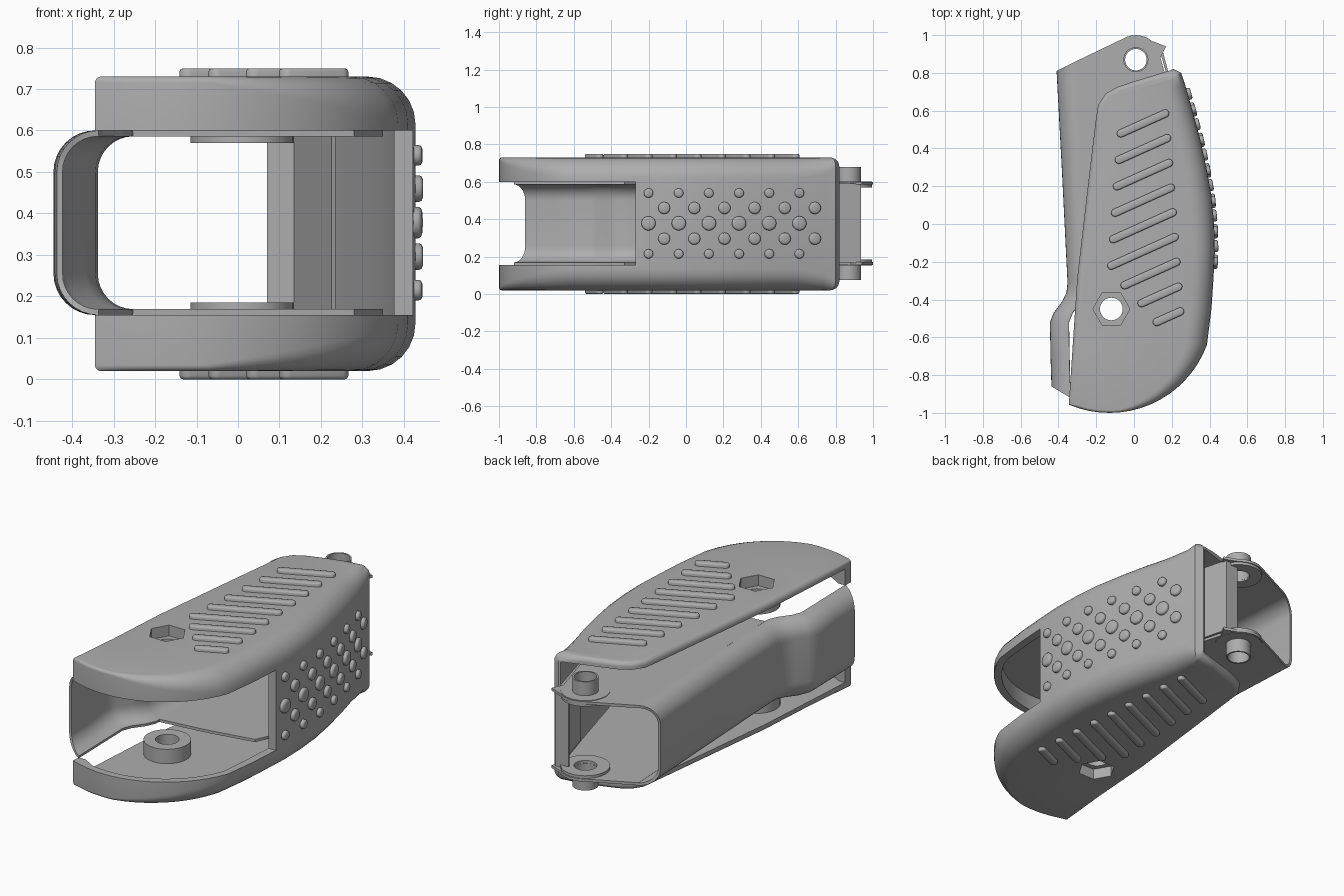
import bpy, bmesh
from math import sin, cos, pi, radians, atan2
from mathutils import Vector, Matrix

if "Cube" in bpy.data.objects:
    bpy.data.objects.remove(bpy.data.objects["Cube"])

grey = bpy.data.materials.new("light_grey")
grey.use_nodes = True
grey.diffuse_color = (0.42, 0.42, 0.42, 1)
grey.node_tree.nodes["Principled BSDF"].inputs["Base Color"].default_value = (0.42, 0.42, 0.42, 1)

MID = 0.375          # mirror plane between the two sides
PIVOT = (-0.12, -0.45)
PIN = (0.01, 0.87)


def make(name, bm):
    bmesh.ops.recalc_face_normals(bm, faces=bm.faces)
    me = bpy.data.meshes.new(name)
    bm.to_mesh(me)
    bm.free()
    me.materials.append(grey)
    ob = bpy.data.objects.new(name, me)
    bpy.context.collection.objects.link(ob)
    return ob


def apply(ob):
    dg = bpy.context.evaluated_depsgraph_get()
    dg.update()
    me = bpy.data.meshes.new_from_object(ob.evaluated_get(dg))
    ob.modifiers.clear()
    ob.data = me


def boolean(ob, other, op="DIFFERENCE"):
    m = ob.modifiers.new(op, "BOOLEAN")
    m.object, m.operation, m.solver = other, op, "EXACT"
    apply(ob)
    bpy.data.objects.remove(other)


def smooth(ob, angle=35):
    bpy.ops.object.select_all(action="DESELECT")
    ob.select_set(True)
    bpy.context.view_layer.objects.active = ob
    bpy.ops.object.shade_smooth_by_angle(angle=radians(angle))


def skin(bm, rings, caps=True):
    rows = [[bm.verts.new(p) for p in r] for r in rings]
    n = len(rows[0])
    for a, b in zip(rows, rows[1:]):
        for i in range(n):
            bm.faces.new((a[i], a[(i + 1) % n], b[(i + 1) % n], b[i]))
    if caps:
        bm.faces.new(rows[0][::-1])
        bm.faces.new(rows[-1])
    return rows


def circle(c, r, n=32):
    return [(c[0] + r * cos(2 * pi * i / n), c[1] + r * sin(2 * pi * i / n)) for i in range(n)]


def prism(name, pts, z0, z1):
    bm = bmesh.new()
    skin(bm, [[(x, y, z) for x, y in pts] for z in (z0, z1)])
    return make(name, bm)


def tube(name, c, r_out, r_in, z0, z1):
    bm = bmesh.new()
    rings = [[(x, y, z) for x, y in circle(c, r)]
             for r, z in ((r_in, z0), (r_out, z0), (r_out, z1), (r_in, z1), (r_in, z0))]
    skin(bm, rings, caps=False)
    bmesh.ops.remove_doubles(bm, verts=bm.verts, dist=1e-5)
    return make(name, bm)


def rounded_body(name, pts, radii, z0, z1, inset=0.0, steps=6):
    # Plan outline lofted upward with a different edge radius at every point
    n = len(pts)
    normals = []
    for i in range(n):
        d = Vector(pts[(i + 1) % n]) - Vector(pts[i - 1])
        normals.append(Vector((d.y, -d.x)).normalized())
    rings = []
    for side in (0, 1):
        for k in range(steps + 1):
            a = (steps - k if side else k) / steps * pi / 2
            ring = []
            for p, nr, r in zip(pts, normals, radii):
                q = Vector(p) - nr * (inset + r * (1 - sin(a)))
                h = r * (1 - cos(a))
                ring.append((q.x, q.y, z1 - h if side else z0 + h))
            rings.append(ring)
    bm = bmesh.new()
    skin(bm, rings)
    return make(name, bm)


# Outer shell: round nose, bowed grip side, sloping rear, straight open side
nose = []
for i in range(17):
    a = radians(247 + i * 5.8)
    t = max(0, (i - 5) / 11)
    nose.append((-0.13 + 0.55 * cos(a), -0.45 + 0.55 * sin(a), 0.015 + 0.1 * t))
grip = [(0.41, -0.45), (0.42, -0.3), (0.428, -0.15), (0.424, 0), (0.41, 0.15), (0.383, 0.3),
        (0.35, 0.45), (0.31, 0.6), (0.27, 0.74)]
rear = [(0.25, 0.8), (0.21, 0.82), (0.1, 0.785), (0, 0.755), (-0.09, 0.725), (-0.15, 0.69), (-0.19, 0.63)]
side = [(-0.205, 0.53), (-0.25, 0.15), (-0.3, -0.28), (-0.325, -0.65)]
plan = [p[:2] for p in nose] + grip + rear + side
radii = [p[2] for p in nose] + [0.115] * 8 + [0.09] + [0.05] * 2 + [0.025] * 5 + [0.03] * 4
shell = rounded_body("outer_shell", plan, radii, 0.02, 0.73)

# Hollow it, leaving the rear and one side open
inner = nose[1:]
cav = [(-0.6, -0.91), (-0.3, -0.91)]
cav += [(-0.13 + 0.51 * (x + 0.13) / 0.55, -0.45 + 0.51 * (y + 0.45) / 0.55) for x, y, r in nose[2:]]
cav += [(x - 0.045, y) for x, y in grip] + [(0.2, 0.81), (0.18, 1.1), (-0.6, 1.1)]
boolean(shell, prism("cavity", cav, 0.06, 0.69))

# Pivot bosses, through hole and hexagonal nut pockets
for z0, z1 in ((0.05, 0.14), (0.61, 0.70)):
    boolean(shell, prism("boss", circle(PIVOT, 0.12), z0, z1), "UNION")
boolean(shell, prism("bolt_hole", circle(PIVOT, 0.06), -0.1, 1))
for z0, z1 in ((-0.1, 0.08), (0.67, 1)):
    boolean(shell, prism("nut_pocket", circle(PIVOT, 0.098, 6), z0, z1))

# Front mouth between the upper and lower lips
boolean(shell, prism("mouth", [(-1, -1.5), (1, -1.5), (1, -0.27), (-1, -0.27)], 0.155, 0.6))
smooth(shell)

# Slanted grip ribs on both broad faces
bm = bmesh.new()
lefts = [-0.07, -0.08, -0.09, -0.1, -0.11, -0.12, -0.05, 0.04, 0.12]
for i, x0 in enumerate(lefts):
    x1, y1 = 0.165 + 0.01 * i, 0.585 - 0.131 * i
    a = Vector((x0, y1 - 0.45 * (x1 - x0)))
    b = Vector((x1, y1))
    ang = atan2(0.45, 1)
    for s in (1, -1):
        rings = []
        for r, h in ((0.021, 0.345), (0.021, 0.367), (0.018, 0.373), (0.012, 0.375)):
            ring = []
            for c, start in ((b, -pi / 2), (a, pi / 2)):
                for k in range(9):
                    t = ang + start + pi * k / 8
                    ring.append((c.x + r * cos(t), c.y + r * sin(t), MID + s * h))
            rings.append(ring)
        skin(bm, rings)
smooth(make("grip_ribs", bm), 50)

# Round studs on the bowed grip side
bm = bmesh.new()
for row, z in enumerate((0.54, 0.46, 0.378, 0.296, 0.215)):
    r = (0.025, 0.032, 0.038, 0.032, 0.025)[row]
    for k in range(6):
        y = -0.2 + 0.161 * k + (0.083 if row % 2 else 0)
        for p, q in zip(grip, grip[1:]):
            if p[1] <= y <= q[1]:
                t = (y - p[1]) / (q[1] - p[1])
                x = p[0] + t * (q[0] - p[0])
                turn = atan2(p[0] - q[0], q[1] - p[1])
        place = Matrix.Translation((x, y, z)) @ Matrix.Rotation(turn, 4, "Z")
        skin(bm, [[place @ Vector((h, u, v)) for u, v in circle((0, 0), s * r, 20)]
                  for s, h in ((1, -0.02), (1, 0.01), (0.9, 0.016), (0.65, 0.019))])
smooth(make("grip_studs", bm), 50)

# Inner tray wall: C section with a bulge towards the front
stations = [(-0.41, 0.81), (-0.38, 0.25), (-0.352, -0.31), (-0.357, -0.36), (-0.38, -0.41),
            (-0.425, -0.47), (-0.445, -0.52), (-0.442, -0.7), (-0.437, -0.86)]
R = 0.1
profile = [(R, 0.6)]
profile += [(R - R * sin(pi / 2 * k / 8), 0.5 + R * cos(pi / 2 * k / 8)) for k in range(9)]
profile = profile[1:] + [(x, 2 * MID - z + 0.005) for x, z in profile[:0:-1]]
bm = bmesh.new()
rows = []
for i, (x, y) in enumerate(stations):
    slope = 0.5 if i == 0 else -0.6 if i == len(stations) - 1 else 0
    rows.append([bm.verts.new((x + dx, y + slope * dx, z)) for dx, z in profile])
for a, b in zip(rows, rows[1:]):
    for i in range(len(a) - 1):
        bm.faces.new((a[i], a[i + 1], b[i + 1], b[i]))
wall = make("tray_wall", bm)
sol = wall.modifiers.new("thickness", "SOLIDIFY")
sol.thickness = 0.014
centre = wall.data.polygons[8].normal.x
sol.offset = -1 if centre < 0 else 1
apply(wall)
smooth(wall, 40)

# Tray plates with a rounded ear around the hinge pin
plate = [(-0.255, -0.33), (0.0, -0.3), (0.28, -0.25), (0.35, -0.1), (0.33, 0.2), (0.22, 0.6),
         (0.14, 0.88), (0.17, 0.94)]
plate += [(PIN[0] + 0.13 * cos(radians(a)), PIN[1] + 0.13 * sin(radians(a))) for a in range(50, 125, 10)]
plate += [(-0.31, 0.86), (-0.28, 0.25)]
for tag, z0, z1, w0, w1, p0, p1 in (("upper", 0.585, 0.6, 0.57, 0.603, 0.58, 0.68),
                                    ("lower", 0.155, 0.17, 0.152, 0.185, 0.075, 0.17)):
    ob = prism(tag + "_tray_plate", plate, z0, z1)
    boolean(ob, prism("pin_hole", circle(PIN, 0.06), -0.1, 1))
    smooth(ob)
    smooth(tube(tag + "_hinge_washer", PIN, 0.125, 0.058, w0, w1))
    smooth(tube(tag + "_hinge_pin", PIN, 0.066, 0.057, p0, p1))

# Short upright wall beside the hinge
web = [(0.07, 0.925), (0.135, 0.925), (0.225, 0.6), (0.235, 0.605), (0.147, 0.935), (0.07, 0.935)]
smooth(prism("hinge_web", web, 0.165, 0.59))
